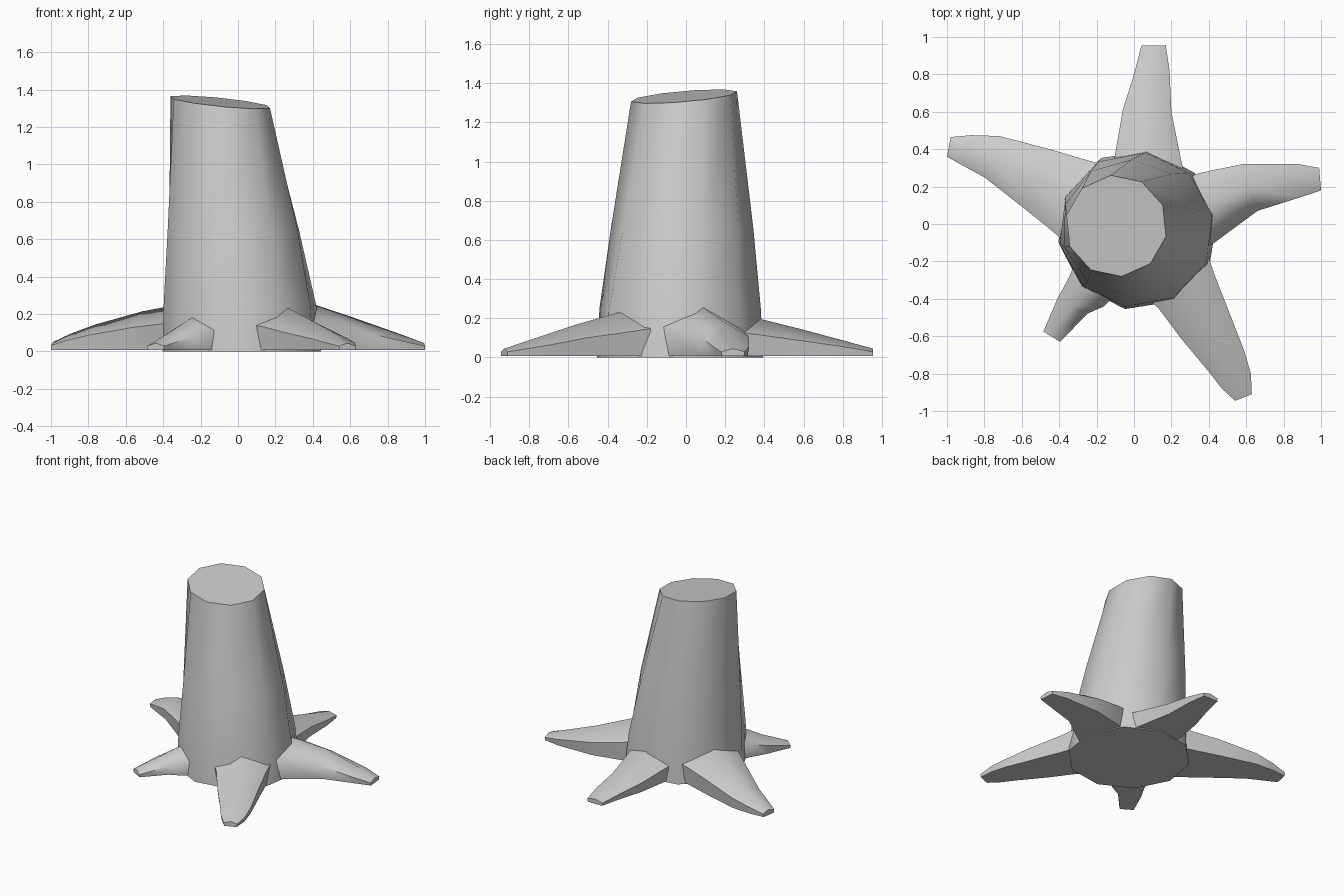
import bpy
import bmesh
from math import cos, sin, radians
from mathutils import Vector

cube = bpy.data.objects.get("Cube")
if cube:
    bpy.data.objects.remove(cube)

# Single plain colour
GREY = (0.6, 0.6, 0.6, 1)
grey = bpy.data.materials.new("plain_grey")
grey.use_nodes = True
grey.diffuse_color = GREY
grey.node_tree.nodes["Principled BSDF"].inputs["Base Color"].default_value = GREY


def loft(name, rings):
    """Skin a list of equal point loops into a capped, smooth solid."""
    bm = bmesh.new()
    loops = [[bm.verts.new(p) for p in ring] for ring in rings]
    for a, b in zip(loops, loops[1:]):
        for i in range(len(a)):
            j = (i + 1) % len(a)
            bm.faces.new((a[i], a[j], b[j], b[i]))
    bm.faces.new(loops[0])
    bm.faces.new(loops[-1])
    bmesh.ops.recalc_face_normals(bm, faces=bm.faces)
    mesh = bpy.data.meshes.new(name)
    bm.to_mesh(mesh)
    bm.free()
    mesh.materials.append(grey)
    obj = bpy.data.objects.new(name, mesh)
    bpy.context.collection.objects.link(obj)
    bpy.ops.object.select_all(action='DESELECT')
    obj.select_set(True)
    bpy.context.view_layer.objects.active = obj
    bpy.ops.object.shade_smooth_by_angle(angle=radians(65))


# Trunk: ten sides, leaning and twisting slightly, with a slanted cut on top
def trunk_ring(x, y, z, radius, twist, slant=0):
    ring = []
    for i in range(10):
        a = radians(36 * i + twist)
        dx, dy = radius * cos(a), radius * sin(a)
        ring.append((x + dx, y + dy, z + slant * (dy - 1.2 * dx)))
    return ring


loft("trunk", [
    trunk_ring(0.02, -0.03, 0, 0.43, 9),
    trunk_ring(0.01, -0.03, 0.25, 0.415, 11),
    trunk_ring(-0.025, -0.02, 0.65, 0.365, 16),
    trunk_ring(-0.095, -0.01, 1.333, 0.272, 24, 0.085),
])


# Roots: house-shaped section swept between a left and a right outline
def root(name, sections):
    rings = []
    for lx, ly, rx, ry, h in sections:
        left, right = Vector((lx, ly, 0)), Vector((rx, ry, 0))
        ring = []
        for t, level in ((0.04, 0), (0, 0.58), (0.5, 1), (1, 0.58), (0.96, 0)):
            p = left.lerp(right, t)
            p.z = 0.007 + (h - 0.007) * level
            ring.append(p)
        rings.append(ring)
    loft(name, rings)


# Each section: left outline x, y, right outline x, y, then height
root("right_root", [
    (-0.36, -0.13, -0.12, 0.31, 0.27), (-0.41, -0.06, -0.23, 0.335, 0.25),
    (-0.57, 0.07, -0.45, 0.40, 0.215), (-0.80, 0.25, -0.72, 0.47, 0.145),
    (-0.92, 0.315, -0.87, 0.475, 0.095), (-1.0, 0.36, -0.98, 0.465, 0.05)])
root("back_root", [
    (-0.12, 0.26, 0.27, 0.26, 0.22), (-0.10, 0.38, 0.25, 0.35, 0.20),
    (-0.06, 0.61, 0.20, 0.60, 0.14), (0.0, 0.80, 0.19, 0.82, 0.085),
    (0.04, 0.955, 0.17, 0.955, 0.045)])
root("left_root", [
    (0.26, 0.24, 0.36, -0.14, 0.28), (0.36, 0.275, 0.43, -0.10, 0.255),
    (0.58, 0.32, 0.66, 0.07, 0.18), (0.87, 0.322, 0.88, 0.14, 0.09),
    (0.99, 0.30, 1.0, 0.18, 0.045)])
root("front_left_root", [
    (0.40, -0.18, 0.03, -0.36, 0.25), (0.43, -0.27, 0.13, -0.45, 0.225),
    (0.52, -0.50, 0.25, -0.61, 0.17), (0.59, -0.68, 0.40, -0.79, 0.11),
    (0.625, -0.80, 0.47, -0.88, 0.075), (0.63, -0.91, 0.54, -0.945, 0.045)])
root("front_right_root", [
    (-0.10, -0.38, -0.32, -0.22, 0.20), (-0.16, -0.44, -0.35, -0.29, 0.175),
    (-0.25, -0.48, -0.41, -0.40, 0.125), (-0.395, -0.63, -0.485, -0.575, 0.045)])
